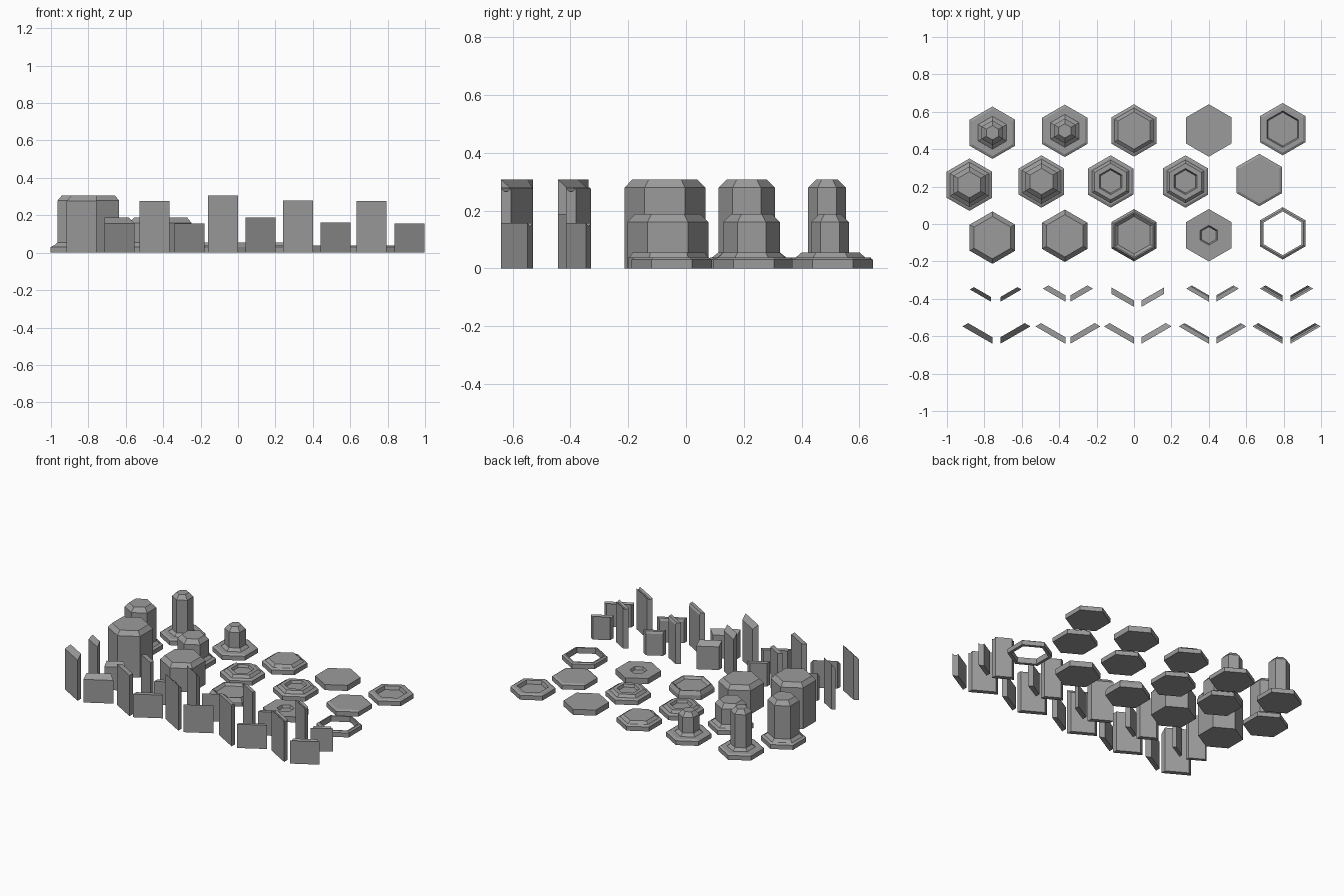
import bpy, bmesh
from math import sin, cos, pi

if "Cube" in bpy.data.objects:
    bpy.data.objects.remove(bpy.data.objects["Cube"])

grey = bpy.data.materials.new("stone grey")
grey.diffuse_color = (0.33, 0.33, 0.33, 1)
grey.use_nodes = True
grey.node_tree.nodes["Principled BSDF"].inputs["Base Color"].default_value = grey.diffuse_color


def finish(name, bm):
    bmesh.ops.recalc_face_normals(bm, faces=bm.faces)
    mesh = bpy.data.meshes.new(name)
    bm.to_mesh(mesh)
    bm.free()
    mesh.materials.append(grey)
    bpy.context.collection.objects.link(bpy.data.objects.new(name, mesh))


def hex_tile(name, x, y, profile, closed=False):
    """Six-sided lathe of (radius, z) points; capped, or a closed ring."""
    bm = bmesh.new()
    rings = [[bm.verts.new((x + r * cos(pi / 6 + k * pi / 3), y + r * sin(pi / 6 + k * pi / 3), z))
              for k in range(6)] for r, z in profile]
    pairs = list(zip(rings, rings[1:])) + ([(rings[-1], rings[0])] if closed else [])
    for a, b in pairs:
        for k in range(6):
            n = (k + 1) % 6
            bm.faces.new((a[k], a[n], b[n], b[k]))
    if not closed:
        bm.faces.new(rings[0])
        bm.faces.new(rings[-1])
    finish(name, bm)


def wall(name, x, bottom, ro, ri, side, top, straight):
    """One hexagon side wall, mitred at its ends; top is (fraction across, z) points."""
    bm = bmesh.new()
    cy = bottom + ro
    section = [(0, 0)] + top + [(1, 0)]
    ends = []
    for far in (0, 1):
        loop = []
        for f, z in section:
            r = ro + (ri - ro) * f
            dx = 0.866 * (ro if straight else r) * far
            dy = -r + (ro if straight else r) * 0.5 * far
            loop.append(bm.verts.new((x + side * dx, cy + dy, z)))
        ends.append(loop)
    a, b = ends
    for i in range(len(a)):
        j = (i + 1) % len(a)
        bm.faces.new((a[i], a[j], b[j], b[i]))
    bm.faces.new(a)
    bm.faces.new(b)
    finish(name, bm)


BASE = [(0.14, 0), (0.14, 0.03), (0.125, 0.038)]
TALL, MID = 0.307, 0.188


def column(r, h):
    return BASE + [(r + 0.022, 0.038), (r, 0.055), (r, h - 0.028), (r - 0.028, h)]


def block(h):
    return [(0.14, 0), (0.14, h - 0.028), (0.113, h)]


# Wide, medium and narrow raised tiles
hex_tile("tall_wide_tile", -0.757, -0.073, block(TALL))
hex_tile("mid_wide_tile", -0.37, -0.063, block(MID))
hex_tile("tall_medium_tile", -0.88, 0.21, column(0.098, TALL))
hex_tile("mid_medium_tile", -0.495, 0.227, column(0.098, MID))
hex_tile("tall_narrow_tile", -0.757, 0.488, column(0.066, TALL))
hex_tile("mid_narrow_tile", -0.37, 0.498, column(0.066, MID))

# Low stepped tiles with shallow grooves
hex_tile("low_wide_tile", 0, -0.06, [(0.14, 0), (0.14, 0.03), (0.125, 0.055), (0.118, 0.055), (0.1, 0.04)])
hex_tile("low_stepped_tile", 0, 0.5, BASE + [(0.12, 0.038), (0.1, 0.055)])
for name, x in (("low_medium_tile", -0.125), ("grooved_tile", 0.275)):
    hex_tile(name, x, 0.227, BASE + [(0.115, 0.038), (0.098, 0.055), (0.07, 0.055), (0.062, 0.038), (0.04, 0.038)])

# Flat tiles, pits and the open ring
hex_tile("flat_tile", 0.4, 0.5, [(0.14, 0), (0.14, 0.038)])
hex_tile("bevelled_flat_tile", 0.67, 0.235, BASE)
hex_tile("small_pit_tile", 0.4, -0.06, [(0.14, 0), (0.14, 0.038), (0.053, 0.038), (0.045, 0.02)])
hex_tile("large_pit_tile", 0.795, 0.507, BASE + [(0.098, 0.038), (0.09, 0.015)])
hex_tile("open_ring", 0.795, -0.05, [(0.14, 0), (0.14, 0.03), (0.128, 0.038), (0.117, 0.038), (0.117, 0)], True)


# Wall pieces: top sections by column (outer face at 0, inner face at 1)
def tops(h):
    low = h - 0.031
    return [[(0, low), (1, h)], [(0, low), (1, low)], [(0, h), (1, low)],
            [(0, low + 0.004), (0.75, low + 0.004), (1, low - 0.01)],
            [(0, low), (0.35, low - 0.01), (0.65, low - 0.01), (1, low)]]


XS = [-0.757, -0.367, 0.0, 0.4, 0.794]
XR = [-0.714, -0.34, 0.04, 0.44, 0.837]
for i in range(5):
    for tag, xs, side, h in (("tall", XS, -1, TALL), ("short", XR, 1, MID)):
        top = tops(h)[i]
        wall(f"{tag}_outer_wall_{i + 1}", xs[i], -0.64, 0.185, 0.15, side, top, False)
        wall(f"{tag}_inner_wall_{i + 1}", xs[i] - (0.008 if side < 0 and i == 0 else 0),
             -0.443 if i == 2 else -0.415, 0.139 if i else 0.13, 0.105, side, top, i == 2)
